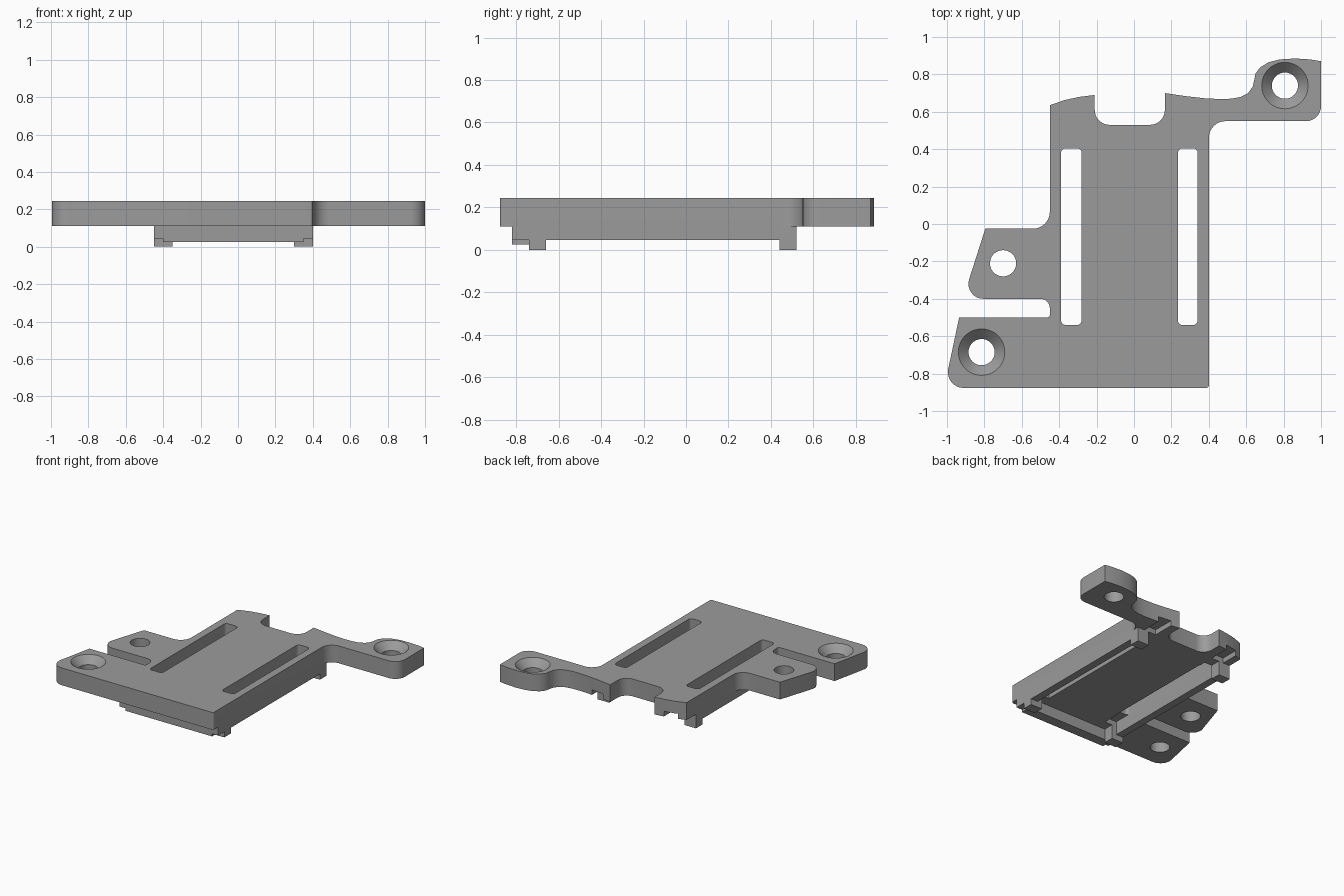
import bpy, bmesh, math
from mathutils import Vector

if "Cube" in bpy.data.objects:
    bpy.data.objects.remove(bpy.data.objects["Cube"])

grey = bpy.data.materials.new("mid grey")
grey.diffuse_color = (0.33, 0.33, 0.33, 1)
grey.use_nodes = True
grey.node_tree.nodes["Principled BSDF"].inputs["Base Color"].default_value = grey.diffuse_color

Z0, Z1 = 0.11, 0.245   # plate underside and top


def rounded(points):
    """Outline from (x, y, radius) corners, with fillets where radius > 0."""
    out = []
    for i, (x, y, r) in enumerate(points):
        p = Vector((x, y))
        if r == 0:
            out.append(p)
            continue
        a = (Vector(points[i - 1][:2]) - p).normalized()
        b = (Vector(points[(i + 1) % len(points)][:2]) - p).normalized()
        half = a.angle(b) / 2
        c = p + (a + b).normalized() * r / math.sin(half)
        t = r / math.tan(half)
        s, e = p + a * t - c, p + b * t - c
        sweep = s.angle(e)
        n = 8
        for k in range(n + 1):
            f = k / n
            v = (s * math.sin((1 - f) * sweep) + e * math.sin(f * sweep)) / math.sin(sweep)
            out.append(c + v)
    return out


def prism(name, outline, z0, z1):
    bm = bmesh.new()
    face = bm.faces.new([bm.verts.new((p[0], p[1], z0)) for p in outline])
    top = bmesh.ops.extrude_face_region(bm, geom=[face])["geom"]
    bmesh.ops.translate(bm, vec=(0, 0, z1 - z0),
                        verts=[v for v in top if isinstance(v, bmesh.types.BMVert)])
    bmesh.ops.recalc_face_normals(bm, faces=bm.faces)
    return finish(name, bm)


def cone(name, x, y, z0, z1, r0, r1):
    bm = bmesh.new()
    bmesh.ops.create_cone(bm, cap_ends=True, segments=48, radius1=r0, radius2=r1, depth=z1 - z0)
    bmesh.ops.translate(bm, vec=(x, y, (z0 + z1) / 2), verts=bm.verts)
    return finish(name, bm)


def finish(name, bm):
    me = bpy.data.meshes.new(name)
    bm.to_mesh(me)
    bm.free()
    me.materials.append(grey)
    ob = bpy.data.objects.new(name, me)
    bpy.context.collection.objects.link(ob)
    return ob


def box(name, x0, x1, y0, y1, z0, z1):
    return prism(name, [(x0, y0), (x1, y0), (x1, y1), (x0, y1)], z0, z1)


def combine(target, tool, operation):
    mod = target.modifiers.new(tool.name, 'BOOLEAN')
    mod.object, mod.operation, mod.solver = tool, operation, 'EXACT'
    bpy.context.view_layer.objects.active = target
    bpy.ops.object.modifier_apply(modifier=mod.name)
    bpy.data.objects.remove(tool)


# Main plate with its three mounting ears and back notch
plate = prism("mounting_plate", rounded([
    (-1.015, -0.877, .085), (0.40, -0.877, .015), (0.40, 0.55, .09), (1.0, 0.55, .08),
    (1.0, 0.87, 0), (0.94, 0.88, 0), (0.86, 0.885, 0), (0.78, 0.88, 0), (0.72, 0.865, 0),
    (0.675, 0.838, 0), (0.65, 0.805, 0), (0.643, 0.77, 0), (0.635, 0.735, 0), (0.61, 0.70, 0),
    (0.57, 0.679, 0), (0.52, 0.67, 0), (0.46, 0.668, 0), (0.38, 0.672, 0), (0.28, 0.683, 0),
    (0.165, 0.70, 0), (0.165, 0.53, .08), (-0.21, 0.53, .08), (-0.21, 0.69, 0),
    (-0.29, 0.68, 0), (-0.37, 0.663, 0), (-0.45, 0.635, 0), (-0.45, -0.025, .09),
    (-0.795, -0.025, 0), (-0.915, -0.40, .08), (-0.45, -0.40, .05), (-0.45, -0.50, .015),
    (-0.935, -0.50, 0)]), Z0, Z1)

# Underside rails and feet, mirrored about the body centreline
MID = -0.025
for side in (-1, 1):
    def strip(name, a, b, *rest):
        xs = sorted((MID + side * a, MID + side * b))
        return box(name, *xs, *rest)
    combine(plate, strip("rail", 0.365, 0.425, -0.82, 0.52, 0.045, 0.13), 'UNION')
    for y in (-0.74, 0.44):
        combine(plate, strip("foot", 0.325, 0.425, y, y + 0.08, 0, 0.13), 'UNION')
    # Shallow channel running out through the back edge
    combine(plate, strip("channel", 0.26, 0.365, -0.66, 0.44, 0.05, 0.15), 'DIFFERENCE')
    combine(plate, strip("channel_end", 0.26, 0.365, 0.52, 0.9, 0.05, 0.15), 'DIFFERENCE')

# Front lip under the plate
combine(plate, box("front_lip", -0.40, 0.35, -0.82, -0.74, 0.025, 0.13), 'UNION')

# Long through slots
for x0, x1 in ((-0.39, -0.28), (0.235, 0.34)):
    slot = rounded([(x0, -0.54, .025), (x1, -0.54, .025), (x1, 0.405, .025), (x0, 0.405, .025)])
    combine(plate, prism("slot", slot, 0.05, 0.4), 'DIFFERENCE')

# Screw holes, two of them countersunk
for x, y, sunk in ((-0.815, -0.685, True), (0.807, 0.74, True), (-0.70, -0.21, False)):
    combine(plate, cone("hole", x, y, 0, 0.4, 0.07, 0.07), 'DIFFERENCE')
    if sunk:
        combine(plate, cone("countersink", x, y, Z1 - 0.06, Z1 + 0.01, 0.065, 0.134), 'DIFFERENCE')

plate.select_set(True)
bpy.context.view_layer.objects.active = plate
bpy.ops.object.shade_smooth_by_angle(angle=math.radians(30))
